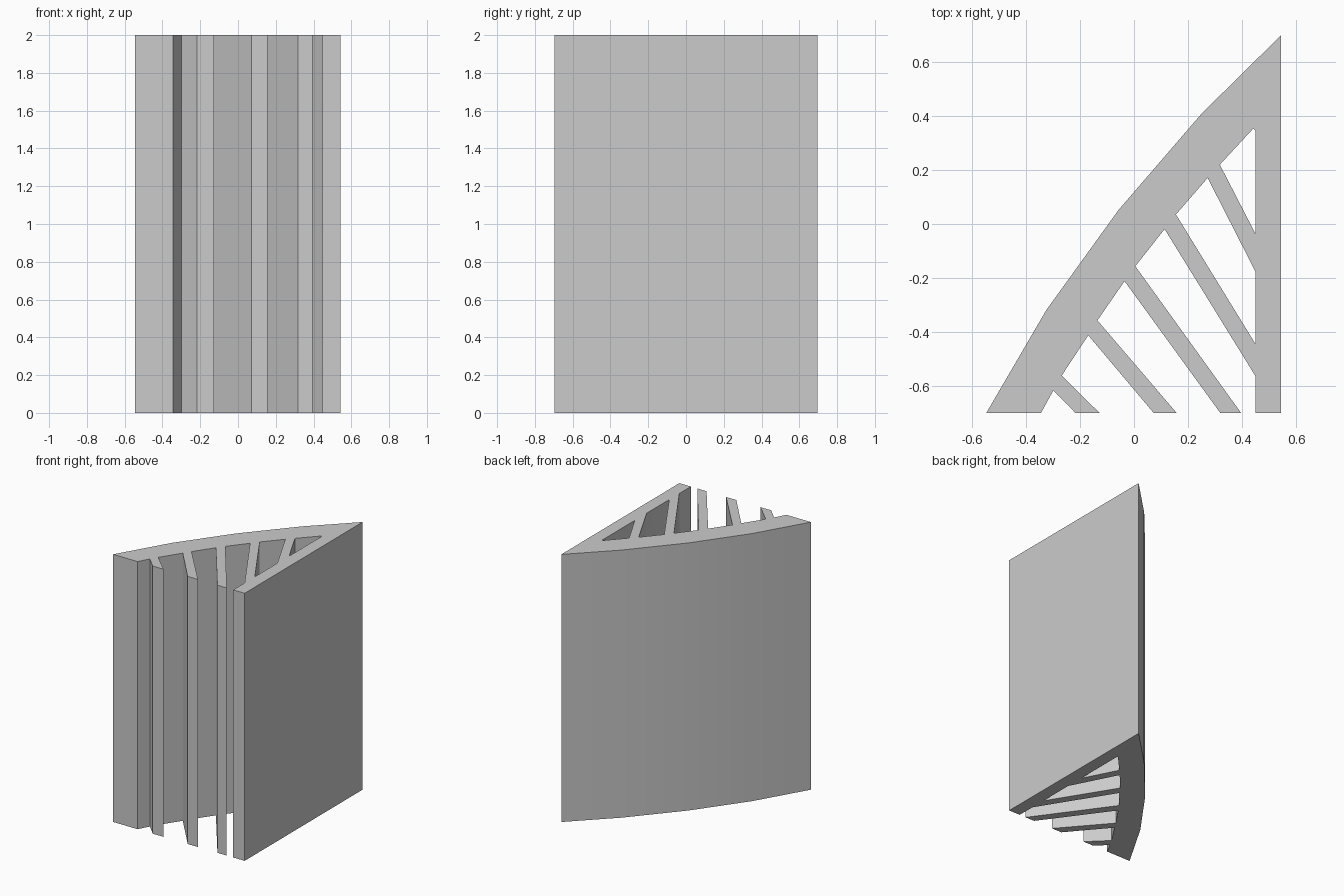
import bpy
import bmesh
import math

HEIGHT = 2.0
FRONT = -0.697   # y of the open front
WALL = 0.448     # inner x of the straight side wall
SIDE = 0.543     # outer x of the straight side wall

cube = bpy.data.objects.get("Cube")
if cube:
    bpy.data.objects.remove(cube, do_unlink=True)

grey = bpy.data.materials.new("plain grey")
grey.use_nodes = True
colour = (0.6, 0.6, 0.6, 1.0)
grey.diffuse_color = colour
grey.node_tree.nodes["Principled BSDF"].inputs["Base Color"].default_value = colour

# Curved outer skin, from the front tip to the back tip
skin = [(-0.545, FRONT), (-0.324, -0.318), (-0.057, 0.052), (0.25, 0.408), (SIDE, 0.697)]

# Slots open at the front, between the ribs, from the wall to the skin
slots = [
    [(WALL, FRONT), (WALL, -0.561), (0.113, -0.019), (0.005, -0.156), (0.395, FRONT)],
    [(0.318, FRONT), (-0.035, -0.211), (-0.135, -0.356), (0.157, FRONT)],
    [(0.072, FRONT), (-0.169, -0.411), (-0.267, -0.56), (-0.128, FRONT)],
    [(-0.217, FRONT), (-0.298, -0.615), (-0.343, FRONT)],
]

# Closed windows between the ribs, the skin and the side wall
windows = [
    [(WALL, 0.345), (0.441, 0.353), (0.317, 0.219), (WALL, -0.035)],
    [(0.272, 0.17), (0.155, 0.035), (WALL, -0.442), (WALL, -0.175)],
]

outline = skin + [(SIDE, FRONT)] + [p for slot in slots for p in slot]


def add_loop(bm, points):
    """Add one closed loop of edges on the ground."""
    verts = [bm.verts.new((x, y, 0)) for x, y in points]
    return [bm.edges.new((v, verts[i - 1])) for i, v in enumerate(verts)]


# Fill the section and raise it to full height
bm = bmesh.new()
edges = []
for loop in [outline] + windows:
    edges += add_loop(bm, loop)
bmesh.ops.triangle_fill(bm, edges=edges, use_beauty=True, use_dissolve=False)
base = bm.faces[:]
raised = bmesh.ops.extrude_face_region(bm, geom=base, use_keep_orig=True)["geom"]
top = [g for g in raised if isinstance(g, bmesh.types.BMVert)]
bmesh.ops.translate(bm, verts=top, vec=(0, 0, HEIGHT))
bmesh.ops.recalc_face_normals(bm, faces=bm.faces[:])

mesh = bpy.data.meshes.new("ribbed_section")
bm.to_mesh(mesh)
bm.free()
mesh.materials.append(grey)
section = bpy.data.objects.new("ribbed_section", mesh)
bpy.context.collection.objects.link(section)

# Smooth the curved skin, keep the corners sharp
bpy.ops.object.select_all(action="DESELECT")
section.select_set(True)
bpy.context.view_layer.objects.active = section
bpy.ops.object.shade_smooth_by_angle(angle=math.radians(30))
